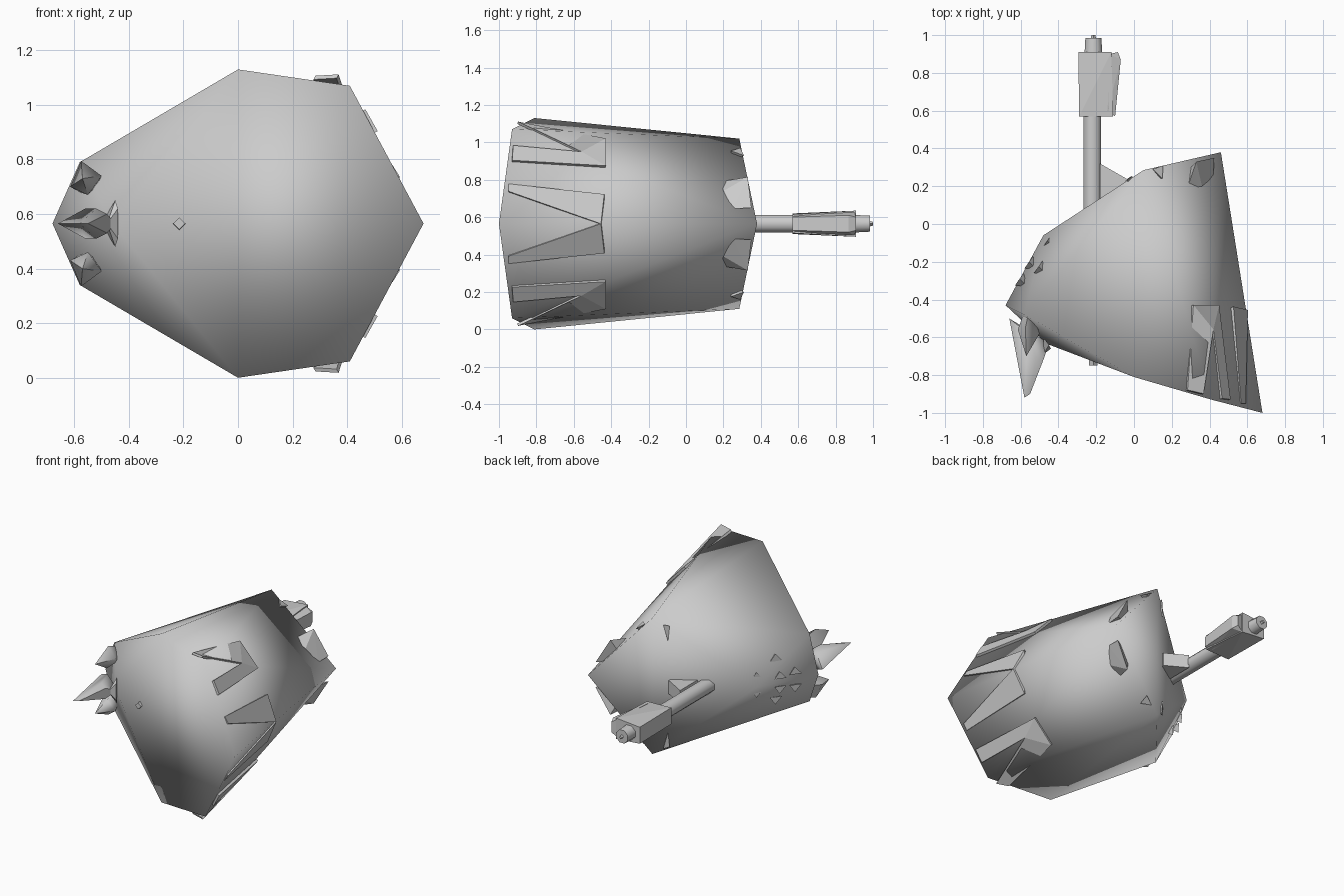
import bpy, bmesh, math

if "Cube" in bpy.data.objects:
    bpy.data.objects.remove(bpy.data.objects["Cube"])

H = 1.13  # total height; the model is mirrored about z = H / 2
M = H / 2

grey = bpy.data.materials.new("light grey")
grey.diffuse_color = (0.6, 0.6, 0.6, 1)
grey.use_nodes = True
grey.node_tree.nodes["Principled BSDF"].inputs["Base Color"].default_value = grey.diffuse_color


def flip(p):
    return (p[0], p[1], H - p[2])


def both(points):
    """Points plus their mirror images below the middle plane."""
    return points + [flip(p) for p in points if abs(p[2] - M) > 1e-4]


def finish(name, bm, smooth=None):
    bmesh.ops.recalc_face_normals(bm, faces=bm.faces)
    me = bpy.data.meshes.new(name)
    bm.to_mesh(me)
    bm.free()
    ob = bpy.data.objects.new(name, me)
    bpy.context.collection.objects.link(ob)
    me.materials.append(grey)
    if smooth:
        bpy.ops.object.select_all(action='DESELECT')
        ob.select_set(True)
        bpy.context.view_layer.objects.active = ob
        bpy.ops.object.shade_smooth_by_angle(angle=math.radians(smooth))
    return ob


def hull(name, points, smooth=None):
    """Closed convex part around a few corner points."""
    bm = bmesh.new()
    for p in points:
        bm.verts.new(p)
    res = bmesh.ops.convex_hull(bm, input=bm.verts)
    junk = [g for g in res["geom_interior"] + res["geom_unused"]
            if isinstance(g, bmesh.types.BMVert)]
    bmesh.ops.delete(bm, geom=list(set(junk)), context='VERTS')
    return finish(name, bm, smooth)


def plate(name, points, faces, thick=0.016):
    """Thin plate with thickness, sitting on the body."""
    bm = bmesh.new()
    vs = [bm.verts.new(p) for p in points]
    for f in faces:
        bm.faces.new([vs[i] for i in f])
    ob = finish(name, bm)
    mod = ob.modifiers.new("thickness", 'SOLIDIFY')
    mod.thickness = thick
    mod.offset = 0
    return ob


def pair(make, name, points, *args):
    make("upper_" + name, points, *args)
    make("lower_" + name, [flip(p) for p in points], *args)


# Body: slanted front outline tapering to a smaller four-cornered rear
front = [(0.68, -1.0, M), (0.41, -0.93, 1.07), (0, -0.81, 1.13),
         (-0.58, -0.48, 0.79), (-0.46, -0.635, M)]
rear = [(0.46, 0.38, M), (0.05, 0.285, 1.02),
        (-0.48, -0.06, M), (-0.68, -0.43, M)]
hull("body", both(front + rear), 180)

# Chevron plates on the wide side
chevron = [(0, 1, 2, 3), (3, 2, 6), (2, 4, 5, 6)]
plate("middle_chevron",
      [(0.56, -0.95, 0.775), (0.585, -0.95, 0.735), (0.597, -0.46, M),
       (0.52, -0.44, 0.72), (0.585, -0.95, 0.395), (0.56, -0.95, 0.355),
       (0.52, -0.44, 0.41)], chevron)
pair(plate, "chevron",
     [(0.28, -0.88, 1.1), (0.365, -0.9, 1.105), (0.415, -0.56, 0.945),
      (0.31, -0.43, 1.015), (0.46, -0.925, 0.98), (0.505, -0.93, 0.9),
      (0.445, -0.43, 0.87)], chevron)

# Rear corner plates and chips
pair(hull, "rear_plate",
     [(0.28, 0.185, 0.79), (0.33, 0.33, 0.815), (0.425, 0.35, 0.65),
      (0.42, 0.25, 0.645), (0.36, 0.2, 0.74), (0.27, 0.27, 0.68)])
pair(hull, "rear_chip",
     [(0.1, 0.29, 0.97), (0.15, 0.24, 0.955), (0.155, 0.31, 0.93),
      (0.1, 0.25, 0.9)])
pair(hull, "rear_left_chip",
     [(-0.01, 0.255, 0.98), (-0.04, 0.23, 0.97), (-0.035, 0.24, 0.87),
      (0.0, 0.2, 0.9)])

# Spikes on the narrow end
pair(hull, "spike",
     [(-0.56, -0.48, 0.77), (-0.615, -0.56, 0.7), (-0.5, -0.58, 0.74),
      (-0.55, -0.6, 0.67), (-0.575, -0.55, 0.795), (-0.57, -0.7, 0.73),
      (-0.58, -0.46, 0.68), (-0.52, -0.52, 0.7)], 60)
hull("middle_spike",
     both([(-0.66, -0.5, M), (-0.56, -0.58, 0.62), (-0.45, -0.63, M),
           (-0.52, -0.7, 0.62), (-0.48, -0.72, 0.6), (-0.58, -0.92, M),
           (-0.55, -0.9, M)]), 60)
hull("spike_flange",
     both([(-0.45, -0.64, 0.65), (-0.48, -0.69, M), (-0.44, -0.66, 0.62),
           (-0.48, -0.6, 0.6)]))

# Small shards on the narrow rear side
for n, (x, y, z) in enumerate([(-0.46, -0.09, 0.62), (-0.505, -0.225, 0.705),
                               (-0.555, -0.2, 0.61), (-0.605, -0.29, 0.62)]):
    pair(hull, "shard_%d" % n,
         [(x - 0.025, y - 0.035, z - 0.02), (x + 0.02, y + 0.03, z - 0.02),
          (x, y, z + 0.03), (x + 0.04, y - 0.04, z)])


def bar(name, x, y0, y1, r0, r1, sides, turn=0.0):
    pts = []
    for y, r in ((y0, r0), (y1, r1)):
        for i in range(sides):
            a = turn + math.tau * i / sides
            pts.append((x + r * math.cos(a), y, M + r * math.sin(a)))
    return hull(name, pts, 50)


# Handle: shaft, pointed inner end, gusset, grip and end knob
bar("shaft", -0.22, -0.1, 0.6, 0.05, 0.05, 8, math.pi / 8)
bar("shaft_tip", -0.215, -0.75, -0.1, 0.022, 0.05, 4)
hull("gusset", both([(-0.18, 0.32, 0.61), (-0.04, 0.24, 0.61),
                     (-0.18, 0.1, 0.61), (-0.05, 0.15, 0.61)]))
hull("grip", both([(-0.295, 0.91, 0.62), (-0.29, 0.57, 0.62),
                   (-0.11, 0.57, 0.615), (-0.12, 0.91, 0.635)]))
hull("grip_rim", both([(-0.14, 0.6, 0.62), (-0.1, 0.57, 0.6),
                       (-0.07, 0.87, 0.61), (-0.085, 0.91, 0.6),
                       (-0.13, 0.9, 0.63)]))
bar("end_knob", -0.215, 0.88, 0.985, 0.052, 0.046, 8, math.pi / 8)
bar("end_pin", -0.215, 0.98, 1.0, 0.015, 0.01, 4)
